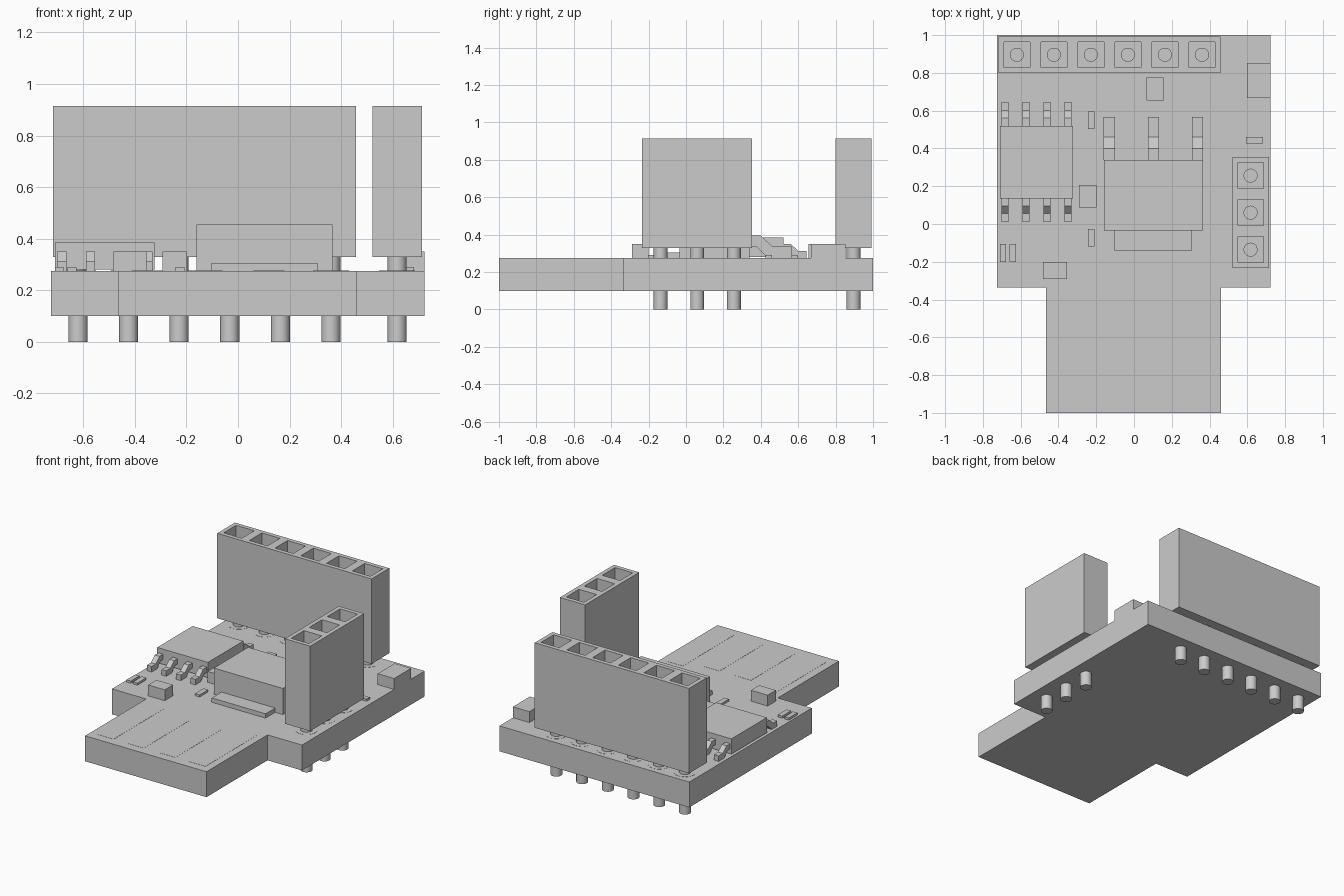
import bpy, bmesh, math
from mathutils import Matrix, Vector

if "Cube" in bpy.data.objects:
    bpy.data.objects.remove(bpy.data.objects["Cube"])

BOARD_Z0, BOARD_Z1 = 0.10, 0.275
PITCH = 0.196


def finish(name, bm):
    bmesh.ops.recalc_face_normals(bm, faces=bm.faces)
    me = bpy.data.meshes.new(name)
    bm.to_mesh(me)
    bm.free()
    ob = bpy.data.objects.new(name, me)
    bpy.context.scene.collection.objects.link(ob)
    return ob


def box(name, x0, x1, y0, y1, z0, z1):
    bm = bmesh.new()
    centre = Vector((x0 + x1, y0 + y1, z0 + z1)) / 2
    size = Matrix.Diagonal((x1 - x0, y1 - y0, z1 - z0, 1))
    bmesh.ops.create_cube(bm, size=1, matrix=Matrix.Translation(centre) @ size)
    return finish(name, bm)


def prism(name, outline, direction):
    """Extrude a closed outline of 3D points along a direction."""
    bm = bmesh.new()
    face = bm.faces.new([bm.verts.new(p) for p in outline])
    ext = bmesh.ops.extrude_face_region(bm, geom=[face], use_keep_orig=True)
    moved = [g for g in ext["geom"] if isinstance(g, bmesh.types.BMVert)]
    bmesh.ops.translate(bm, verts=moved, vec=direction)
    return finish(name, bm)


def cylinder(name, x, y, z0, z1, r):
    bm = bmesh.new()
    bmesh.ops.create_cone(bm, cap_ends=True, segments=24, radius1=r, radius2=r,
                          depth=z1 - z0,
                          matrix=Matrix.Translation((x, y, (z0 + z1) / 2)))
    for f in bm.faces:
        f.smooth = len(f.verts) == 4
    for e in bm.edges:
        e.smooth = all(f.smooth for f in e.link_faces)
    return finish(name, bm)


def header(name, n, cx, cy, turn):
    """Socket strip: one cell per pin, each with a square blind hole."""
    z0, z1, hole_floor = 0.33, 0.915, 0.40
    half, depth = n * PITCH / 2, 0.0965
    bm = bmesh.new()
    rows = [[bm.verts.new((-half + i * PITCH, s * depth, z1)) for i in range(n + 1)]
            for s in (-1, 1)]
    tops = [bm.faces.new((rows[0][i], rows[0][i + 1], rows[1][i + 1], rows[1][i]))
            for i in range(n)]
    ext = bmesh.ops.extrude_face_region(bm, geom=tops, use_keep_orig=True)
    low = [g for g in ext["geom"] if isinstance(g, bmesh.types.BMVert)]
    bmesh.ops.translate(bm, verts=low, vec=(0, 0, z0 - z1))
    bmesh.ops.recalc_face_normals(bm, faces=bm.faces)
    tops = [f for f in bm.faces if f.normal.z > 0.9]
    bmesh.ops.inset_individual(bm, faces=tops, thickness=0.041)
    holes = bmesh.ops.extrude_discrete_faces(bm, faces=tops)["faces"]
    bmesh.ops.translate(bm, verts=[v for f in holes for v in f.verts],
                        vec=(0, 0, hole_floor - z1))
    ob = finish(name, bm)
    ob.location = (cx, cy, 0)
    ob.rotation_euler.z = turn
    # Pins running through the board into the sockets, with flat solder pads
    for i in range(n):
        d = -half + (i + 0.5) * PITCH
        x, y = cx + d * math.cos(turn), cy + d * math.sin(turn)
        cylinder(f"{name}_pin_{i}", x, y, 0, 0.45, 0.037)
        cylinder(f"{name}_pad_{i}", x, y, BOARD_Z1 - 0.01, BOARD_Z1 + 0.001, 0.07)


def lead(name, x, width, y, sign, run, foot, top, bend0, bend1, thick):
    """Bent chip leg: leaves the body at height top, drops to the board."""
    side = [(0, top), (bend0, top), (bend1, foot), (run, foot), (run, BOARD_Z1),
            (bend1 - thick * 0.4, BOARD_Z1), (bend0 - thick * 0.4, top - thick),
            (0, top - thick)]
    prism(name, [(x - width / 2, y + sign * a, z) for a, z in side], (width, 0, 0))


# T-shaped circuit board
outline = [(-0.725, 1), (-0.725, -0.335), (-0.465, -0.335), (-0.465, -1),
           (0.46, -1), (0.46, -0.335), (0.722, -0.335), (0.722, 1)]
prism("board", [(x, y, BOARD_Z0) for x, y in outline], (0, 0, BOARD_Z1 - BOARD_Z0))

# Contact strips on the plug
for i, (x, end) in enumerate([(-0.35, -0.38), (-0.12, -0.45), (0.12, -0.45), (0.35, -0.38)]):
    box(f"contact_{i}", x - 0.06, x + 0.06, -0.94, end, BOARD_Z1 - 0.01, BOARD_Z1 + 0.001)

# Socket headers
header("rear_header", 6, -0.13, 0.896, 0)
header("side_header", 3, 0.617, 0.06, math.pi / 2)

# Eight-leg chip
box("chip_body", -0.71, -0.324, 0.135, 0.52, 0.28, 0.385)
for i in range(4):
    x = -0.683 + i * 0.111
    lead(f"chip_leg_back_{i}", x, 0.036, 0.52, 1, 0.125, 0.313, 0.35, 0.04, 0.08, 0.036)
    lead(f"chip_leg_front_{i}", x, 0.036, 0.135, -1, 0.125, 0.313, 0.35, 0.04, 0.08, 0.036)

# Regulator with heat tab and three legs
box("regulator_body", -0.16, 0.366, -0.035, 0.34, 0.275, 0.455)
box("regulator_tab", -0.102, 0.308, -0.14, -0.035, 0.275, 0.305)
for i, x in enumerate((-0.131, 0.103, 0.336)):
    lead(f"regulator_leg_{i}", x, 0.06, 0.34, 1, 0.227, 0.338, 0.395, 0.06, 0.12, 0.06)

# Block capacitors
for i, r in enumerate([(0.067, 0.157, 0.655, 0.775), (0.597, 0.722, 0.668, 0.853),
                       (-0.292, -0.198, 0.087, 0.207), (-0.482, -0.355, -0.29, -0.2)]):
    box(f"capacitor_{i}", *r, BOARD_Z1, 0.35)

# Thin resistors
for i, r in enumerate([(-0.71, -0.677, -0.2, -0.105), (-0.66, -0.626, -0.2, -0.105),
                       (-0.243, -0.208, -0.12, -0.027), (-0.243, -0.208, 0.503, 0.595),
                       (0.592, 0.682, 0.425, 0.46)]):
    box(f"resistor_{i}", *r, BOARD_Z1, 0.29)
